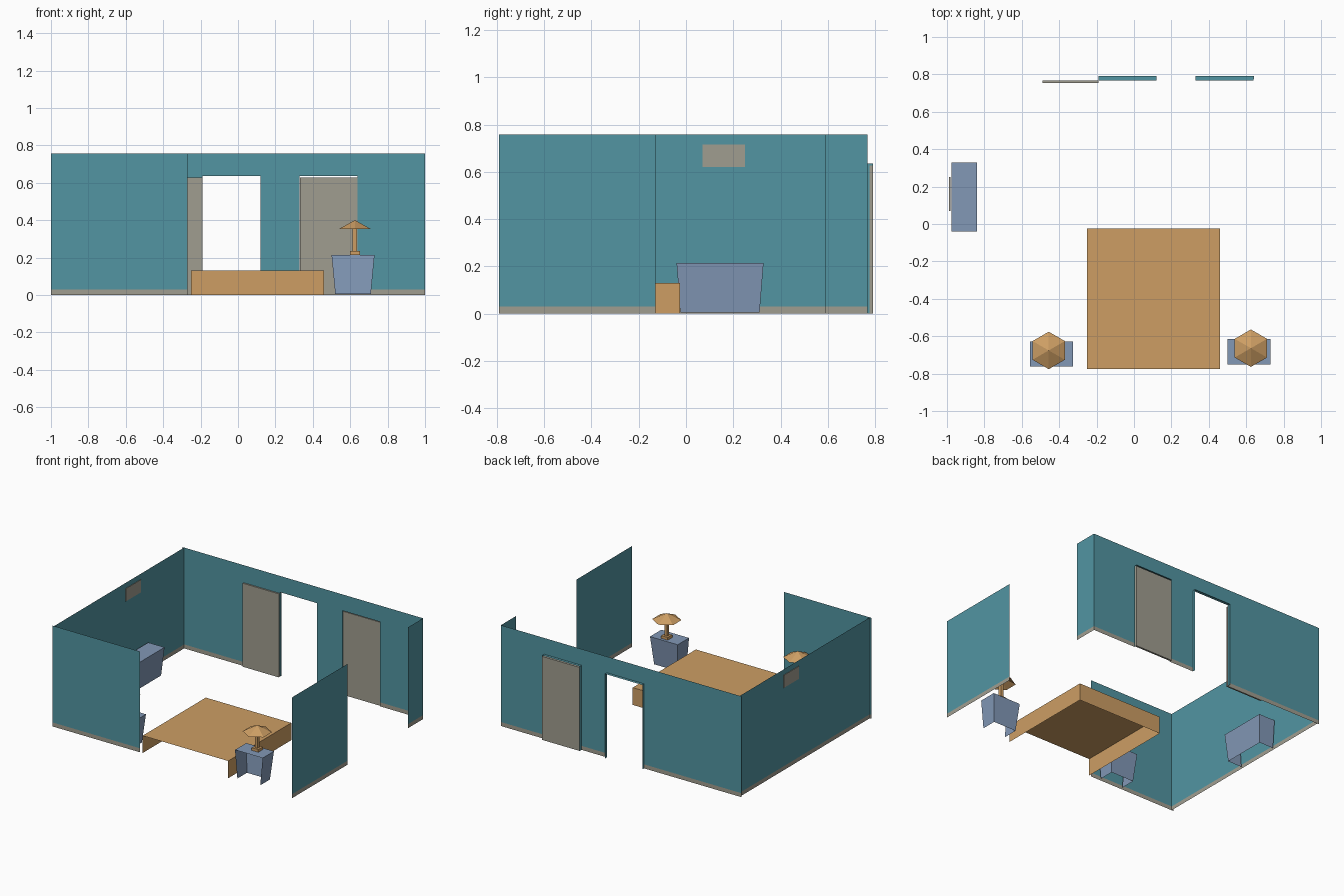
import bpy, bmesh, math

if "Cube" in bpy.data.objects:
    bpy.data.objects.remove(bpy.data.objects["Cube"])


def material(name, hexcode):
    m = bpy.data.materials.new(name)
    lin = []
    for i in (0, 2, 4):
        c = int(hexcode[i:i + 2], 16) / 255
        lin.append(c / 12.92 if c <= 0.04045 else ((c + 0.055) / 1.055) ** 2.4)
    m.diffuse_color = (*lin, 1)
    m.use_nodes = True
    m.node_tree.nodes["Principled BSDF"].inputs["Base Color"].default_value = m.diffuse_color
    return m


TEAL = material("teal paint", "5295A2")
BEIGE = material("warm grey", "A09D90")
TAN = material("tan wood", "CD9E64")
BLUE = material("blue grey", "8298B6")

HEIGHT, SKIRT, DOOR_TOP = 0.757, 0.03, 0.635
BACK, REVEAL = 0.768, 0.79


def finish(name, bm, *mats):
    bmesh.ops.remove_doubles(bm, verts=bm.verts, dist=1e-5)
    me = bpy.data.meshes.new(name)
    bm.to_mesh(me)
    bm.free()
    for m in mats:
        me.materials.append(m)
    ob = bpy.data.objects.new(name, me)
    bpy.context.collection.objects.link(ob)
    return ob


def quad(bm, *pts):
    return bm.faces.new([bm.verts.new(p) for p in pts])


def wall(name, axis, pos, lo, hi, openings=(), flip=False):
    """Thin wall sheet with a skirting band and optional door openings."""
    bm = bmesh.new()
    cuts = sorted({lo, hi, *[e for o in openings for e in o]})
    levels = [0, SKIRT, DOOR_TOP, HEIGHT] if openings else [0, SKIRT, HEIGHT]

    def pt(t, z):
        return (t, pos, z) if axis == 'x' else (pos, t, z)

    for a, b in zip(cuts, cuts[1:]):
        for z0, z1 in zip(levels, levels[1:]):
            if (a, b) in openings and z1 <= DOOR_TOP:
                continue
            f = quad(bm, pt(a, z0), pt(b, z0), pt(b, z1), pt(a, z1))
            f.material_index = 1 if z1 <= SKIRT else 0
            if flip:
                f.normal_flip()
    # jambs and head of each opening
    for a, b in openings:
        for x in (a, b):
            quad(bm, (x, BACK, 0), (x, REVEAL, 0), (x, REVEAL, DOOR_TOP), (x, BACK, DOOR_TOP))
        quad(bm, (a, BACK, DOOR_TOP), (a, REVEAL, DOOR_TOP),
             (b, REVEAL, DOOR_TOP), (b, BACK, DOOR_TOP))
    return finish(name, bm, TEAL, BEIGE)


def box(name, x, y, z, mat, taper=0.0, open_side=None):
    """Box narrowing by taper at the bottom; open_side drops the wall side and the bottom."""
    bm = bmesh.new()
    bmesh.ops.create_cube(bm, size=1)
    for v in bm.verts:
        low = v.co.z < 0
        p = []
        for (a, b), c, ax in zip((x, y), v.co[:2], 'xy'):
            inset = taper if low else 0
            if open_side == ax and c < 0:
                inset = 0
            p.append(a + inset if c < 0 else b - inset)
        v.co = (*p, z[0] if low else z[1])
    bm.normal_update()
    if open_side:
        gone = [f for f in bm.faces if f.normal.z < -0.9
                or (open_side == 'x' and f.normal.x < -0.9)
                or (open_side == 'y' and f.normal.y < -0.9)]
        bmesh.ops.delete(bm, geom=gone, context='FACES')
    return finish(name, bm, mat)


# Room walls
wall("back_wall", 'x', BACK, -1, 1, [(-0.19, 0.12), (0.33, 0.64)])
wall("front_wall", 'x', -0.775, -1, -0.27, flip=True)
wall("left_wall", 'y', -0.985, -0.775, BACK)
wall("right_wall_front", 'y', 1, -0.79, -0.13)
wall("right_wall_back", 'y', 1, 0.59, BACK)

# Doors: one slid open against the wall, one closed
box("open_door", (-0.49, -0.19), (0.755, 0.766), (0, 0.627), BEIGE)
box("closed_door", (0.331, 0.642), (0.776, 0.79), (0, 0.627), BEIGE)

# Wall plate, visible on both sides
box("wall_panel", (-0.989, -0.981), (0.07, 0.25), (0.62, 0.715), BEIGE)

# Bed platform and cabinets, open towards the wall they stand against
box("bed", (-0.25, 0.46), (-0.774, -0.025), (0, 0.13), TAN, 0, 'y')
box("wall_cabinet", (-0.975, -0.84), (-0.04, 0.328), (0.005, 0.215), BLUE, 0.017, 'x')

# Nightstands with hexagonal lamps
for side, cx, cy, lx in (("left", -0.44, -0.695, -0.456), ("right", 0.615, -0.683, 0.625)):
    box(side + "_nightstand", (cx - 0.115, cx + 0.115), (cy - 0.067, cy + 0.067),
        (0.005, 0.215), BLUE, 0.02, 'y')
    ly = cy + 0.019
    box(side + "_lamp_base", (lx - 0.027, lx + 0.027), (ly - 0.027, ly + 0.027),
        (0.215, 0.235), TAN)
    box(side + "_lamp_pole", (lx - 0.012, lx + 0.012), (ly - 0.012, ly + 0.012),
        (0.235, 0.37), TAN)
    bm = bmesh.new()
    bmesh.ops.create_cone(bm, cap_ends=False, segments=6, radius1=0.1, radius2=0, depth=0.048)
    # turn the shade so that a corner points to the front
    turn = any(abs(v.co.x) < 1e-4 and v.co.y < -0.05 for v in bm.verts)
    ang = 0 if turn else math.pi / 6
    for v in bm.verts:
        px, py, pz = v.co
        v.co = (lx + px * math.cos(ang) - py * math.sin(ang),
                ly + px * math.sin(ang) + py * math.cos(ang), pz + 0.376)
    finish(side + "_lamp_shade", bm, TAN)
